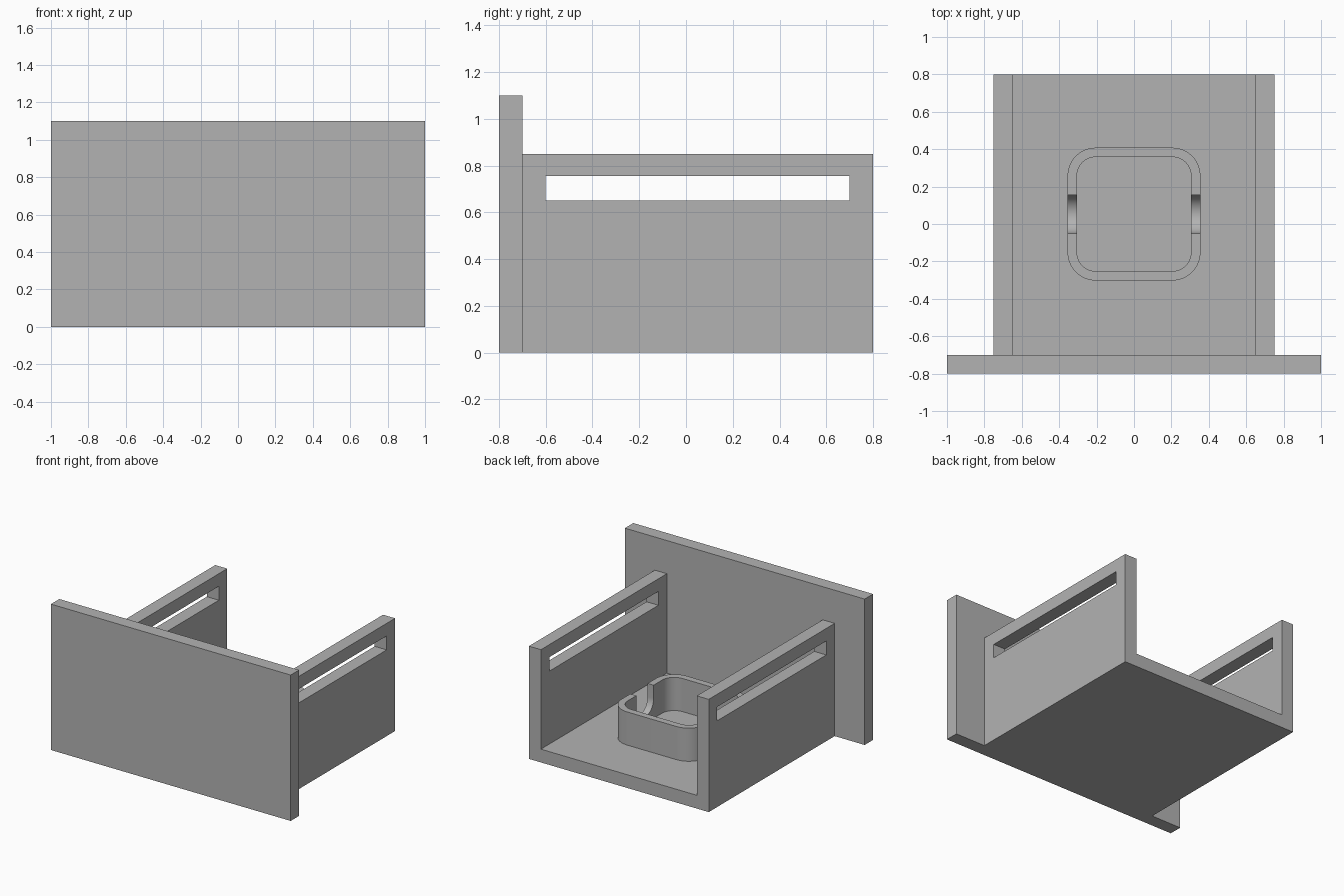
import bpy
import bmesh
from math import sin, cos, pi, radians
from mathutils import Matrix

cube = bpy.data.objects.get("Cube")
if cube:
    bpy.data.objects.remove(cube, do_unlink=True)

grey = bpy.data.materials.new("plain grey")
grey.use_nodes = True
colour = (0.45, 0.45, 0.45, 1)
grey.diffuse_color = colour
grey.node_tree.nodes["Principled BSDF"].inputs["Base Color"].default_value = colour


def extrude(name, outline, depth, matrix):
    """Prism from a 2D outline, placed by a matrix."""
    bm = bmesh.new()
    face = bm.faces.new([bm.verts.new((u, v, 0)) for u, v in outline])
    top = bmesh.ops.extrude_face_region(bm, geom=[face])["geom"]
    bmesh.ops.translate(bm, vec=(0, 0, depth),
                        verts=[g for g in top if isinstance(g, bmesh.types.BMVert)])
    bm.transform(matrix)
    bmesh.ops.recalc_face_normals(bm, faces=bm.faces)
    mesh = bpy.data.meshes.new(name)
    bm.to_mesh(mesh)
    bm.free()
    mesh.materials.append(grey)
    obj = bpy.data.objects.new(name, mesh)
    bpy.context.collection.objects.link(obj)
    return obj


def rectangle(u0, u1, v0, v1):
    return [(u0, v0), (u1, v0), (u1, v1), (u0, v1)]


def rounded_square(half, radius, steps=16):
    points = []
    for q, (su, sv) in enumerate([(1, 1), (-1, 1), (-1, -1), (1, -1)]):
        for i in range(steps + 1):
            a = (q + i / steps) * pi / 2
            points.append((su * (half - radius) + radius * cos(a),
                           sv * (half - radius) + radius * sin(a)))
    return points


def cut(obj, cutter):
    mod = obj.modifiers.new("cut", 'BOOLEAN')
    mod.operation = 'DIFFERENCE'
    mod.solver = 'EXACT'
    mod.object = cutter
    bpy.context.view_layer.objects.active = obj
    bpy.ops.object.modifier_apply(modifier=mod.name)
    bpy.data.objects.remove(cutter, do_unlink=True)


def lift(x, y, z):
    return Matrix.Translation((x, y, z))


def along_x(x):
    """Maps outline (u, v) to (y, z), with depth along x."""
    return Matrix(((0, 0, 1, x), (1, 0, 0, 0), (0, 1, 0, 0), (0, 0, 0, 1)))


# Front panel and U-shaped tray (floor with two side walls)
extrude("front_panel", rectangle(-1, 1, -0.8, -0.7), 1.1, lift(0, 0, 0))
profile = [(-0.75, 0), (0.75, 0), (0.75, 0.85), (0.65, 0.85),
           (0.65, 0.1), (-0.65, 0.1), (-0.65, 0.85), (-0.75, 0.85)]
tray = extrude("tray", profile, 1.5,
               Matrix.Translation((0, 0.8, 0)) @ Matrix.Rotation(radians(90), 4, 'X'))

# Long slot through both side walls
cut(tray, extrude("slot_cutter", rectangle(-0.6, 0.7, 0.65, 0.755), 2, along_x(-1)))

# Rounded holder ring with a round-bottomed notch on each side
centre = 0.053
ring = extrude("holder_ring", rounded_square(0.355, 0.15), 0.25, lift(0, centre, 0.1))
cut(ring, extrude("hollow_cutter", rounded_square(0.305, 0.1), 0.5, lift(0, centre, 0)))
notch = [(centre + 0.103 * cos(a), 0.25 + 0.103 * sin(a))
         for a in (pi + i * pi / 24 for i in range(25))]
notch += [(centre + 0.103, 0.5), (centre - 0.103, 0.5)]
cut(ring, extrude("notch_cutter", notch, 2, along_x(-1)))

bpy.ops.object.select_all(action='DESELECT')
ring.select_set(True)
bpy.context.view_layer.objects.active = ring
bpy.ops.object.shade_smooth_by_angle(angle=radians(30))
